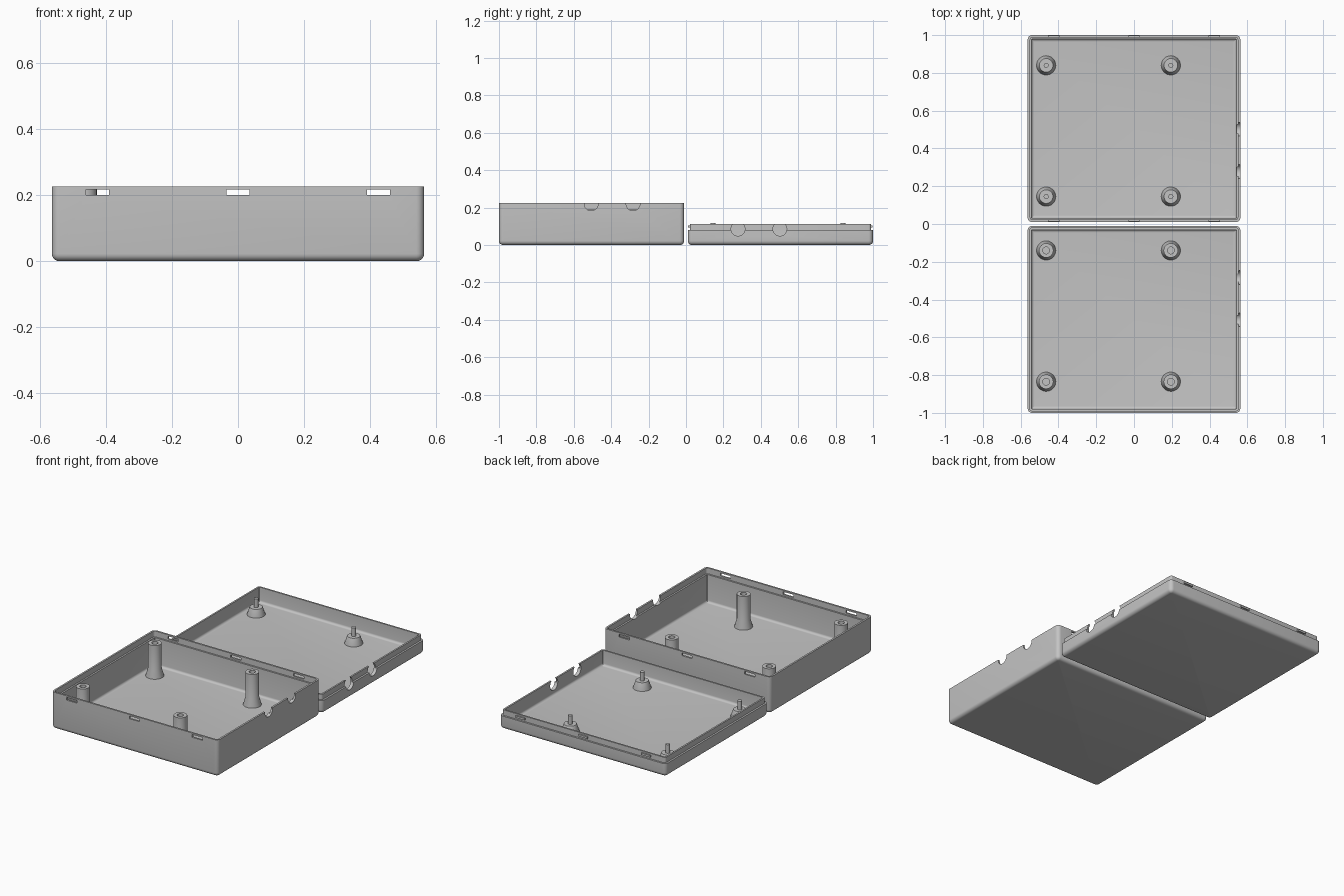
import bpy, bmesh, math

if "Cube" in bpy.data.objects:
    bpy.data.objects.remove(bpy.data.objects["Cube"])

HALF_X, HALF_Y = 0.563, 0.495      # half size of each tray
CENTRE_Y = 0.505                   # distance of each tray centre from y = 0
WALL, STEP, CORNER = 0.021, 0.011, 0.024
CLIP_X = (-0.425, 0.0, 0.425)
POST_X = (-0.465, 0.195)

grey = bpy.data.materials.new("plain grey plastic")
grey.diffuse_color = (0.55, 0.55, 0.55, 1)
grey.use_nodes = True
grey.node_tree.nodes["Principled BSDF"].inputs["Base Color"].default_value = grey.diffuse_color


def make_object(name, bm):
    bmesh.ops.recalc_face_normals(bm, faces=bm.faces)
    mesh = bpy.data.meshes.new(name)
    bm.to_mesh(mesh)
    bm.free()
    mesh.materials.append(grey)
    obj = bpy.data.objects.new(name, mesh)
    bpy.context.collection.objects.link(obj)
    return obj


def smooth(obj, angle=35):
    bpy.ops.object.select_all(action='DESELECT')
    obj.select_set(True)
    bpy.context.view_layer.objects.active = obj
    bpy.ops.object.shade_smooth_by_angle(angle=math.radians(angle))


def rounded_rect(inset, segs=6):
    r = max(CORNER - inset, 0.003)
    hx, hy = HALF_X - inset - r, HALF_Y - inset - r
    pts = []
    for k, (sx, sy) in enumerate(((1, 1), (-1, 1), (-1, -1), (1, -1))):
        for i in range(segs + 1):
            a = math.pi / 2 * (k + i / segs)
            pts.append((sx * hx + r * math.cos(a), sy * hy + r * math.sin(a)))
    return pts


def fillet(inset, z, r, inner=False, segs=5):
    """Quarter-round steps between a floor at z and a wall at the inset."""
    arc = [math.pi / 2 * i / segs for i in range(segs + 1)]
    steps = [(inset + r * (1 - math.sin(a)), z + r * (1 - math.cos(a))) for a in arc]
    return steps[::-1] if inner else steps


def tray(name, cy, sections):
    """Skin rounded rectangles from the underside, over the rim, to the floor."""
    bm = bmesh.new()
    rings = [[bm.verts.new((x, y + cy, z)) for x, y in rounded_rect(inset)]
             for inset, z in sections]
    for a, b in zip(rings, rings[1:]):
        for i in range(len(a)):
            j = (i + 1) % len(a)
            bm.faces.new((a[i], a[j], b[j], b[i]))
    bm.faces.new(rings[0][::-1])
    bm.faces.new(rings[-1])
    return make_object(name, bm)


def box(name, lo, hi):
    bm = bmesh.new()
    bmesh.ops.create_cube(bm, size=1)
    for v in bm.verts:
        v.co = [(a + b) / 2 + c * (b - a) for a, b, c in zip(lo, hi, v.co)]
    return make_object(name, bm)


def lathe(name, x, y, profile, segs=32):
    """Revolve (radius, z) points; the first and last points are on the axis."""
    bm = bmesh.new()
    prev = None
    for r, z in profile:
        if r == 0:
            ring = [bm.verts.new((x, y, z))] * segs
        else:
            ring = [bm.verts.new((x + r * math.cos(t), y + r * math.sin(t), z))
                    for t in (2 * math.pi * i / segs for i in range(segs))]
        if prev:
            for i in range(segs):
                j = (i + 1) % segs
                quad = (prev[i], prev[j], ring[j], ring[i])
                bm.faces.new(list(dict.fromkeys(quad)))
        prev = ring
    obj = make_object(name, bm)
    smooth(obj)
    return obj


def cable_cutter(y, z):
    cutter = lathe("cable_cutter", 0, 0, [(0, -0.04), (0.037, -0.04), (0.037, 0.04), (0, 0.04)])
    cutter.rotation_euler = (0, math.pi / 2, 0)
    cutter.location = (HALF_X - 0.01, y, z)
    return cutter


def cut(obj, cutters):
    for c in cutters:
        c.hide_render = True
        mod = obj.modifiers.new("cut", 'BOOLEAN')
        mod.operation, mod.solver, mod.object = 'DIFFERENCE', 'EXACT', c
    bpy.context.view_layer.update()
    graph = bpy.context.evaluated_depsgraph_get()
    mesh = bpy.data.meshes.new_from_object(obj.evaluated_get(graph))
    obj.modifiers.clear()
    obj.data = mesh
    for c in cutters:
        bpy.data.objects.remove(c)
    smooth(obj)


# Deep base tray with a recessed rim
base = tray("base_tray", -CENTRE_Y,
            fillet(0, 0, 0.022)
            + [(0, 0.225), (STEP, 0.225), (STEP, 0.19), (WALL, 0.19)]
            + fillet(WALL, 0.02, 0.014, inner=True))
cutters = [cable_cutter(y, 0.22) for y in (-0.507, -0.283)]
for x in CLIP_X:
    for side in (-1, 1):
        y = -CENTRE_Y + side * HALF_Y
        cutters.append(box("slot_cutter", (x - 0.035, y - 0.03, 0.199), (x + 0.035, y + 0.03, 0.216)))
cut(base, cutters)

# Shallow lid tray with a raised lip
lid = tray("lid_tray", CENTRE_Y,
           fillet(0, 0, 0.022)
           + [(0, 0.08), (STEP, 0.08), (STEP, 0.113), (WALL, 0.113)]
           + fillet(WALL, 0.02, 0.014, inner=True))
cut(lid, [cable_cutter(y, 0.085) for y in (0.278, 0.502)])

# Snap tabs on the lid lip
for x in CLIP_X:
    for side in (-1, 1):
        wall = CENTRE_Y + side * (HALF_Y - STEP)
        ys = sorted((wall - side * 0.004, wall + side * 0.009))
        box("snap_tab", (x - 0.03, ys[0], 0.092), (x + 0.03, ys[1], 0.104))

# Hollow flared posts in the base, and pinned bosses in the lid
for x in POST_X:
    for y in (-0.14, -0.835):
        lathe("base_post", x, y, [(0, 0.012), (0.051, 0.012), (0.051, 0.022), (0.038, 0.068),
                                  (0.038, 0.22), (0.018, 0.22), (0.018, 0.12), (0, 0.12)])
    for y in (0.145, 0.84):
        lathe("lid_boss", x, y, [(0, 0.012), (0.051, 0.012), (0.051, 0.022), (0.036, 0.066),
                                 (0.013, 0.066), (0.013, 0.118), (0, 0.118)])
